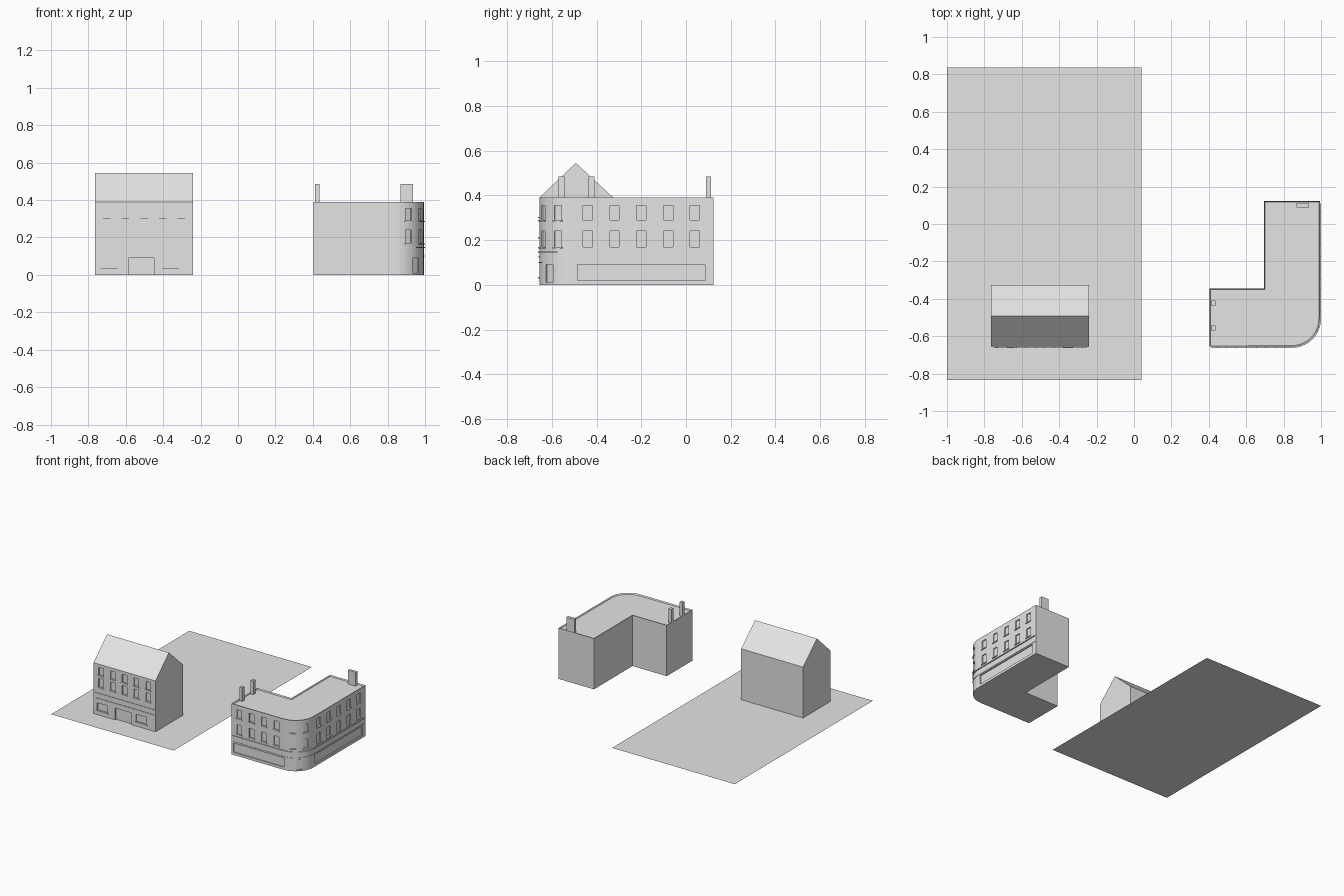
import bpy, bmesh, math
from mathutils import Matrix, Vector

if "Cube" in bpy.data.objects:
    bpy.data.objects.remove(bpy.data.objects["Cube"])

stone = bpy.data.materials.new("light_grey")
stone.diffuse_color = (0.78, 0.78, 0.78, 1)
stone.use_nodes = True
stone.node_tree.nodes["Principled BSDF"].inputs["Base Color"].default_value = stone.diffuse_color


def finish(name, bm):
    bmesh.ops.recalc_face_normals(bm, faces=bm.faces)
    mesh = bpy.data.meshes.new(name)
    bm.to_mesh(mesh)
    bm.free()
    ob = bpy.data.objects.new(name, mesh)
    mesh.materials.append(stone)
    bpy.context.collection.objects.link(ob)
    return ob


def add_box(bm, centre, size, angle=0.0):
    """Box turned about z; its local y is the wall's normal."""
    m = (Matrix.Translation(centre) @ Matrix.Rotation(angle, 4, 'Z')
         @ Matrix.Diagonal((*size, 1)))
    bmesh.ops.create_cube(bm, size=1, matrix=m)


def prism(pts, direction):
    """Closed solid: polygon swept along a direction."""
    bm = bmesh.new()
    face = bm.faces.new([bm.verts.new(p) for p in pts])
    res = bmesh.ops.extrude_face_region(bm, geom=[face])
    top = [v for v in res["geom"] if isinstance(v, bmesh.types.BMVert)]
    bmesh.ops.translate(bm, verts=top, vec=direction)
    bmesh.ops.recalc_face_normals(bm, faces=bm.faces)
    return bm


def carve(ob, bm):
    """Cut all openings out of a building."""
    cutter = finish("opening_cutter", bm)
    cutter.hide_render = True
    mod = ob.modifiers.new("openings", 'BOOLEAN')
    mod.operation, mod.solver, mod.object = 'DIFFERENCE', 'EXACT', cutter
    bpy.context.view_layer.objects.active = ob
    bpy.ops.object.modifier_apply(modifier=mod.name)
    bpy.data.objects.remove(cutter)


def window(cuts, sills, x, y, z0, z1, width, angle=0.0):
    """Shallow recess with a thin sill below it, at a point on a wall."""
    add_box(cuts, (x, y, (z0 + z1) / 2), (width, 0.016, z1 - z0), angle)
    add_box(sills, (x, y, z0 - 0.004), (width + 0.012, 0.012, 0.006), angle)


# Ground sheet
bm = bmesh.new()
bm.faces.new([bm.verts.new(p) for p in
              [(-1, -.835, 0), (.04, -.835, 0), (.04, .838, 0), (-1, .838, 0)]])
finish("ground_sheet", bm)

# Gabled house
F = -0.656
house = finish("gabled_house", prism(
    [(-.765, F, 0), (-.765, -.325, 0), (-.765, -.325, .39),
     (-.765, -.493, .545), (-.765, F, .39)], (.525, 0, 0)))
cuts, sills = bmesh.new(), bmesh.new()
for i in range(5):
    x = -.7025 + i * .1
    for z0, z1 in ((.305, .365), (.215, .28)):
        window(cuts, sills, x, F, z0, z1, .04)
for x in (-.69, -.36):
    window(cuts, sills, x, F, .035, .09, .09)
add_box(cuts, (-.517, F, .045), (.135, .024, .09))
carve(house, cuts)
for z in (.125, .165):
    add_box(sills, (-.5025, F, z), (.5, .008, .006))
finish("house_sills", sills)

# Corner building with a rounded corner and a low parapet
R, CX, CY = .15, .844, -.506
E = CX + R


def corner(r, n=10):
    return [(CX + r * math.cos(a), CY + r * math.sin(a))
            for a in (math.radians(-90 + 90 * i / n) for i in range(n + 1))]


outline = ([(.405, F)] + corner(R) + [(E, .122), (.695, .122),
           (.695, -.345), (.405, -.345)])
bm = prism([(x, y, 0) for x, y in outline], (0, 0, .39))
roof = max(bm.faces, key=lambda f: f.calc_center_median().z)
bmesh.ops.inset_region(bm, faces=[roof], thickness=.006)
bmesh.ops.translate(bm, verts=roof.verts, vec=(0, 0, -.01))
block = finish("corner_building", bm)

cuts, sills = bmesh.new(), bmesh.new()
right = math.radians(90)
for z0, z1 in ((.29, .355), (.17, .24)):
    for i in range(4):
        window(cuts, sills, .47 + i * .105, F, z0, z1, .042)
    for i in range(5):
        window(cuts, sills, E, -.44 + i * .12, z0, z1, .042, right)
    for deg in (-63, -27):
        a = math.radians(deg)
        r = R - .001
        window(cuts, sills, CX + r * math.cos(a), CY + r * math.sin(a),
               z0, z1, .035, a + right)
# Shop fronts and corner door
add_box(cuts, (.635, F, .055), (.43, .016, .07))
add_box(cuts, (E, -.2, .055), (.57, .016, .07), right)
a = math.radians(-45)
add_box(cuts, (CX + R * math.cos(a), CY + R * math.sin(a), .05),
        (.045, .02, .08), a + right)
carve(block, cuts)
finish("corner_building_sills", sills)


# String courses wrapping the street sides
def band(name, z, h, out):
    def path(d):
        return [(.415, F - d)] + corner(R + d) + [(E + d, .11)]
    loop = path(out) + path(-.004)[::-1]
    finish(name, prism([(x, y, z) for x, y in loop], (0, 0, h)))


band("shop_string_course", .098, .005, .003)
band("upper_string_course", .143, .006, .006)

# Chimneys
for name, c, s in (("front_chimney", (.423, -.557), (.024, .026)),
                   ("middle_chimney", (.423, -.422), (.024, .026)),
                   ("rear_chimney", (.902, .1), (.066, .022))):
    bm = bmesh.new()
    add_box(bm, (*c, .43), (*s, .11))
    finish(name, bm)
